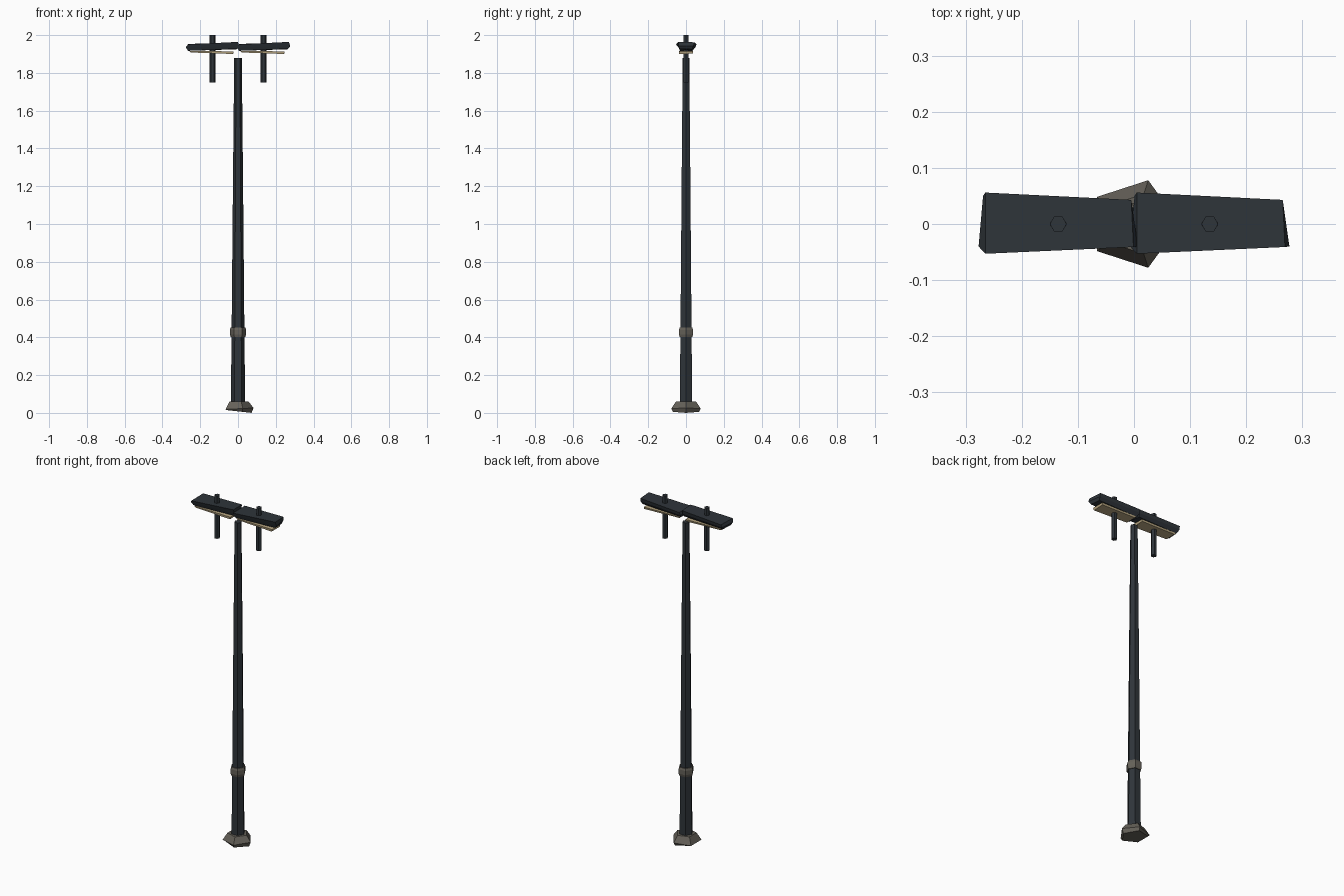
import bpy
from math import cos, sin, tau

if "Cube" in bpy.data.objects:
    bpy.data.objects.remove(bpy.data.objects["Cube"])


def material(name, r, g, b):
    m = bpy.data.materials.new(name)
    m.diffuse_color = (r, g, b, 1)
    m.use_nodes = True
    m.node_tree.nodes["Principled BSDF"].inputs["Base Color"].default_value = m.diffuse_color
    return m


DARK = material("dark_metal", 0.028, 0.035, 0.042)
STONE = material("weathered_stone", 0.13, 0.12, 0.10)
CREAM = material("cream_glass", 0.50, 0.40, 0.23)


def loft(name, rings, mat, loc=(0, 0, 0)):
    """Skin a stack of equal-length point rings (bottom to top) and cap both ends."""
    n = len(rings[0])
    verts = [p for ring in rings for p in ring]
    faces = [tuple(reversed(range(n))), tuple(range(len(verts) - n, len(verts)))]
    for k in range(len(rings) - 1):
        for i in range(n):
            j = (i + 1) % n
            a, b = k * n, (k + 1) * n
            faces.append((a + i, a + j, b + j, b + i))
    mesh = bpy.data.meshes.new(name)
    mesh.from_pydata(verts, [], faces)
    mesh.materials.append(mat)
    ob = bpy.data.objects.new(name, mesh)
    ob.location = loc
    bpy.context.collection.objects.link(ob)
    return ob


def ring(sides, r, z, turn=0.0, tilt=0.0):
    pts = []
    for i in range(sides):
        a = tau * i / sides + turn
        pts.append((r * cos(a), r * sin(a), z + tilt * cos(a)))
    return pts


# Five-sided foot, slightly uneven underneath
loft("base_foot", [ring(5, 0.072, 0.008, tilt=-0.008), ring(5, 0.082, 0.022, tilt=0.004),
                   ring(5, 0.056, 0.06)], STONE)

# Tapered six-sided post in two lengths, with the collar between
loft("lower_post", [ring(6, 0.038, 0.04), ring(6, 0.034, 0.42)], DARK)
loft("upper_post", [ring(6, 0.034, 0.42), ring(6, 0.026, 1.3), ring(6, 0.020, 1.88)], DARK)
loft("collar", [ring(6, 0.039, 0.402), ring(6, 0.043, 0.415), ring(6, 0.043, 0.44),
                ring(6, 0.039, 0.452)], STONE)

# Twin lamp heads: hanger rod, tapered housing and light panel
for side, x in (("left", -0.135), ("right", 0.135)):
    at = (x, 0, 0)
    loft(side + "_rod", [ring(6, 0.016, 1.75), ring(6, 0.015, 2.0)], DARK, at)
    loft(side + "_housing", [
        [(-0.130, -0.032, 1.917), (0.130, -0.034, 1.927), (0.126, 0.030, 1.925), (-0.126, 0.034, 1.917)],
        [(-0.142, -0.040, 1.935), (0.142, -0.040, 1.942), (0.130, 0.040, 1.942), (-0.134, 0.050, 1.936)],
        [(-0.130, -0.053, 1.951), (0.134, -0.041, 1.964), (0.130, 0.043, 1.962), (-0.130, 0.056, 1.953)],
    ], DARK, at)
    loft(side + "_light_panel", [
        [(-0.115, -0.034, 1.908), (0.108, -0.036, 1.900), (0.110, 0.036, 1.902), (-0.115, 0.032, 1.908)],
        [(-0.122, -0.036, 1.916), (0.112, -0.038, 1.914), (0.112, 0.038, 1.914), (-0.122, 0.036, 1.916)],
    ], CREAM, at)
